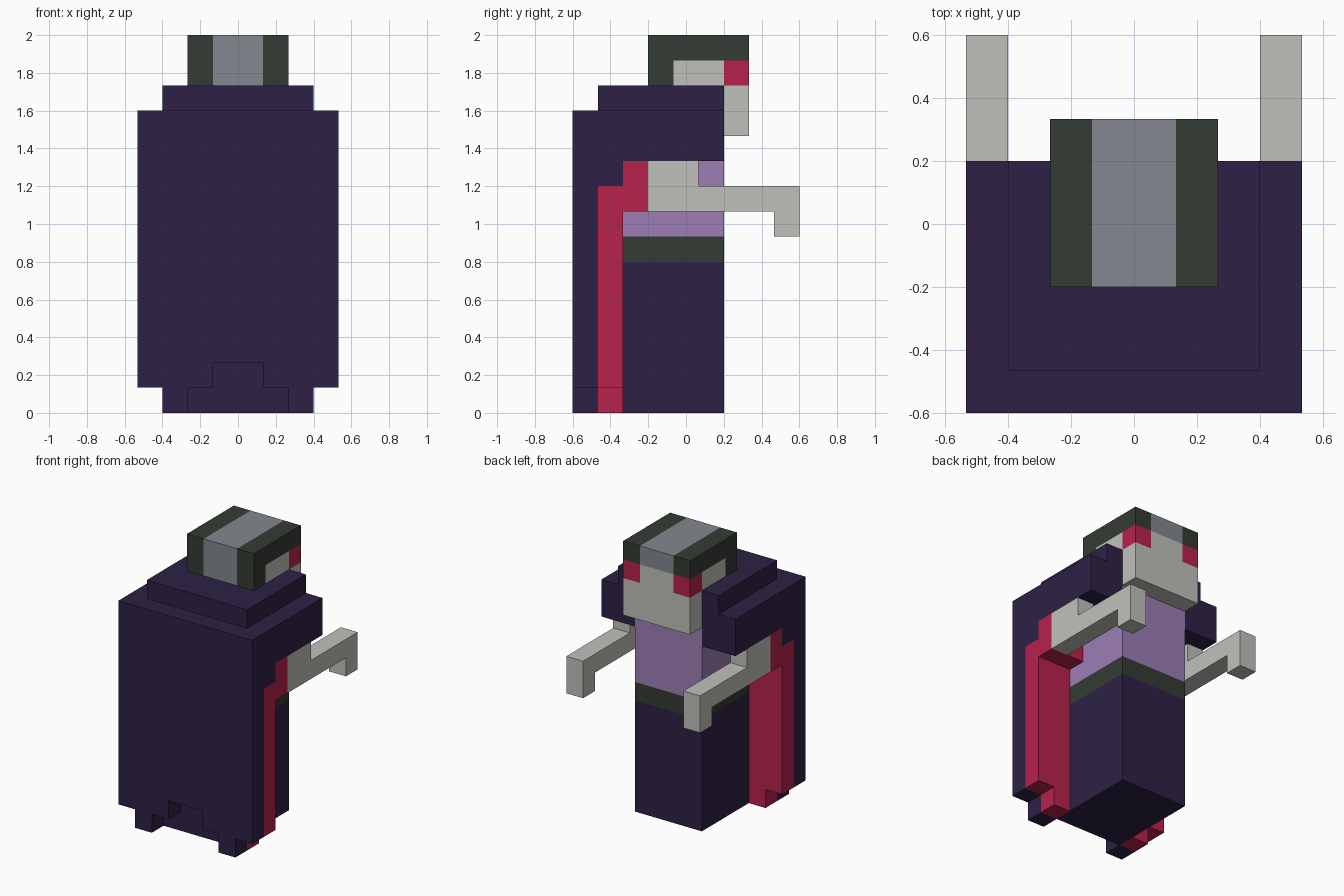
import bpy, bmesh

cube = bpy.data.objects.get("Cube")
if cube:
    bpy.data.objects.remove(cube, do_unlink=True)

U = 2 / 15        # one block
Y0 = -0.6         # y of block line 0


def material(name, rgb):
    lin = [((c / 255 + 0.055) / 1.055) ** 2.4 for c in rgb] + [1.0]
    m = bpy.data.materials.new(name)
    m.use_nodes = True
    m.diffuse_color = lin
    bsdf = m.node_tree.nodes["Principled BSDF"]
    bsdf.inputs["Base Color"].default_value = lin
    bsdf.inputs["Roughness"].default_value = 0.9
    return m


CLOTH = material("dark purple cloth", (45, 33, 69))
LINING = material("crimson", (184, 34, 76))
SKIN = material("pale grey skin", (192, 192, 187))
SHIRT = material("lilac", (157, 127, 181))
HAIR = material("dark green grey", (52, 59, 52))
STREAK = material("steel grey", (131, 135, 142))


def finish(name, bm, mats, mirror=False):
    """Turn block coordinates into world units and make the object."""
    for v in bm.verts:
        v.co = (v.co.x * U, Y0 + v.co.y * U, v.co.z * U)
    bmesh.ops.recalc_face_normals(bm, faces=bm.faces[:])
    me = bpy.data.meshes.new(name)
    bm.to_mesh(me)
    bm.free()
    for m in mats:
        me.materials.append(m)
    ob = bpy.data.objects.new(name, me)
    bpy.context.collection.objects.link(ob)
    if mirror:
        mod = ob.modifiers.new("Mirror", "MIRROR")
        mod.use_mirror_merge = False
    return ob


def prism(name, outline, axis, a, b, mat, mirror=False):
    """Extrude an outline from a to b: (y, z) along x, or (x, z) along y."""
    place = (lambda p, t: (t, p[0], p[1])) if axis == "x" else (lambda p, t: (p[0], t, p[1]))
    bm = bmesh.new()
    face = bm.faces.new([bm.verts.new(place(p, a)) for p in outline])
    out = bmesh.ops.extrude_face_region(bm, geom=[face])
    for v in out["geom"]:
        if isinstance(v, bmesh.types.BMVert):
            v.co["xyz".index(axis)] = b
    return finish(name, bm, [mat], mirror)


def box(name, x, y, z, mat, mirror=False):
    rect = [(y[0], z[0]), (y[1], z[0]), (y[1], z[1]), (y[0], z[1])]
    return prism(name, rect, "x", x[0], x[1], mat, mirror)


# Body: skirt, belt and shirt stacked
box("skirt", (-2, 2), (1, 6), (0, 6), CLOTH)
box("belt", (-2, 2), (1, 6), (6, 7), HAIR)
box("shirt", (-2, 2), (1, 6), (7, 12), SHIRT)

# Cloak: back panel with stepped hem, shoulders and collar
half_hem = [(4, 12), (4, 1), (3, 1), (3, 0), (2, 0), (2, 1), (1, 1), (1, 2)]
hem = half_hem + [(-x, z) for x, z in reversed(half_hem)]
prism("cloak_back", hem, "y", 0, 1, CLOTH)
prism("cloak_shoulders", [(1, 9), (2, 9), (2, 10), (6, 10), (6, 12), (1, 12)],
      "x", 2, 4, CLOTH, mirror=True)
box("cloak_collar", (-3, 3), (1, 6), (12, 13), CLOTH)

# Cloak lining
prism("cloak_lining", [(2, 0), (3, 0), (3, 1), (4, 1), (4, 9), (2, 9)],
      "y", 1, 2, LINING, mirror=True)
box("lining_armhole", (2, 4), (2, 3), (8, 10), LINING, mirror=True)

# Arms reaching forward with hanging hands
prism("arms", [(3, 8), (8, 8), (8, 7), (9, 7), (9, 9), (5, 9), (5, 10), (3, 10)],
      "x", 3, 4, SKIN, mirror=True)

# Head: 4 x 4 x 4 grid, coloured by position
bm = bmesh.new()
bmesh.ops.create_cube(bm, size=4)
bmesh.ops.subdivide_edges(bm, edges=bm.edges[:], cuts=3, use_grid_fill=True)
bmesh.ops.translate(bm, verts=bm.verts[:], vec=(0, 5, 13))
for f in bm.faces:
    c = f.calc_center_median()
    if c.z > 14 or (c.y < 4 and c.z > 11.01):
        # hair, with a streak down the middle
        f.material_index = 2 if abs(c.x) < 1 else 1
    elif c.z > 13 and c.y > 6 and abs(c.x) > 1:
        # eyes wrap round the corners
        f.material_index = 3
finish("head", bm, [SKIN, HAIR, STREAK, LINING])
